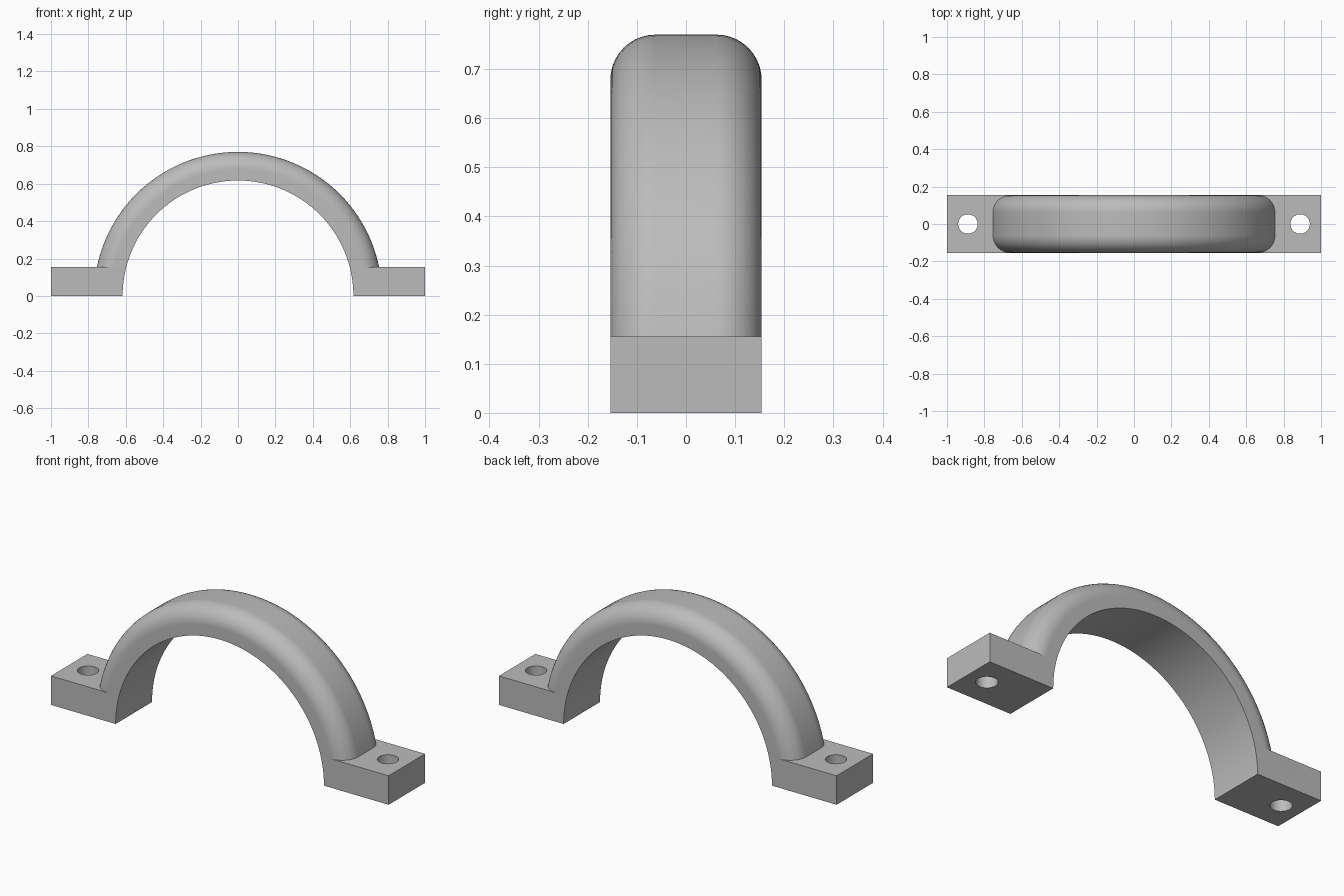
import bpy, bmesh
from math import sin, cos, pi, radians, asin

cube = bpy.data.objects.get("Cube")
if cube:
    bpy.data.objects.remove(cube, do_unlink=True)

INNER, OUTER, HALF_W, FILLET = 0.617, 0.77, 0.154, 0.092
FOOT_H, HOLE_X, HOLE_R = 0.155, 0.888, 0.052

grey = bpy.data.materials.new("plain grey")
grey.use_nodes = True
colour = (0.5, 0.5, 0.5, 1)
grey.diffuse_color = colour
grey.node_tree.nodes["Principled BSDF"].inputs["Base Color"].default_value = colour


def make_object(name, bm):
    bmesh.ops.recalc_face_normals(bm, faces=bm.faces)
    mesh = bpy.data.meshes.new(name)
    bm.to_mesh(mesh)
    bm.free()
    mesh.materials.append(grey)
    ob = bpy.data.objects.new(name, mesh)
    bpy.context.collection.objects.link(ob)
    return ob


def make_arch(steps=64, round_steps=10):
    # Cross-section (radius, y): flat inside, two rounded outer corners
    section = [(INNER, -HALF_W)]
    for side in (-1, 1):
        arc = [i / round_steps * pi / 2 for i in range(round_steps + 1)]
        if side == 1:
            arc.reverse()
        section += [(OUTER - FILLET + FILLET * sin(a),
                     side * (HALF_W - FILLET + FILLET * cos(a))) for a in arc]
    section.append((INNER, HALF_W))
    # Sweep it through half a turn
    bm = bmesh.new()
    rings = []
    for s in range(steps + 1):
        t = pi * s / steps
        rings.append([bm.verts.new((r * cos(t), y, r * sin(t))) for r, y in section])
    n = len(section)
    for a, b in zip(rings, rings[1:]):
        for i in range(n):
            j = (i + 1) % n
            bm.faces.new((a[i], a[j], b[j], b[i]))
    bm.faces.new(rings[0])
    bm.faces.new(rings[-1])
    return make_object("clamp_body", bm)


def make_foot(name, side):
    # Side profile whose inner end follows the arch, extruded across the width
    r = 0.66
    top = asin(FOOT_H / r)
    profile = [(r * cos(top * i / 6), r * sin(top * i / 6)) for i in range(7)]
    profile += [(1, FOOT_H), (1, 0)]
    bm = bmesh.new()
    face = bm.faces.new([bm.verts.new((side * x, -HALF_W, z)) for x, z in profile])
    out = bmesh.ops.extrude_face_region(bm, geom=[face])
    verts = [v for v in out["geom"] if isinstance(v, bmesh.types.BMVert)]
    bmesh.ops.translate(bm, verts=verts, vec=(0, 2 * HALF_W, 0))
    return make_object(name, bm)


def make_hole(name, side):
    bm = bmesh.new()
    bmesh.ops.create_cone(bm, cap_ends=True, segments=40, radius1=HOLE_R,
                          radius2=HOLE_R, depth=1)
    bmesh.ops.translate(bm, verts=bm.verts, vec=(side * HOLE_X, 0, 0))
    return make_object(name, bm)


# Join the feet to the arch, then drill the bolt holes
body = make_arch()
tools = []
for label, side in (("left", 1), ("right", -1)):
    tools.append((make_foot(label + "_foot_helper", side), "UNION"))
for label, side in (("left", 1), ("right", -1)):
    tools.append((make_hole(label + "_hole_cutter", side), "DIFFERENCE"))
for tool, operation in tools:
    tool.hide_render = True
    mod = body.modifiers.new(tool.name, "BOOLEAN")
    mod.object, mod.operation, mod.solver = tool, operation, "EXACT"

bpy.ops.object.select_all(action="DESELECT")
body.select_set(True)
bpy.context.view_layer.objects.active = body
bpy.ops.object.convert(target="MESH")
for tool, _ in tools:
    bpy.data.objects.remove(tool, do_unlink=True)

# Smooth curves, crisp corners, flat sides
bpy.ops.object.shade_smooth_by_angle(angle=radians(30))
weighted = body.modifiers.new("flat_sides", "WEIGHTED_NORMAL")
weighted.keep_sharp = True
